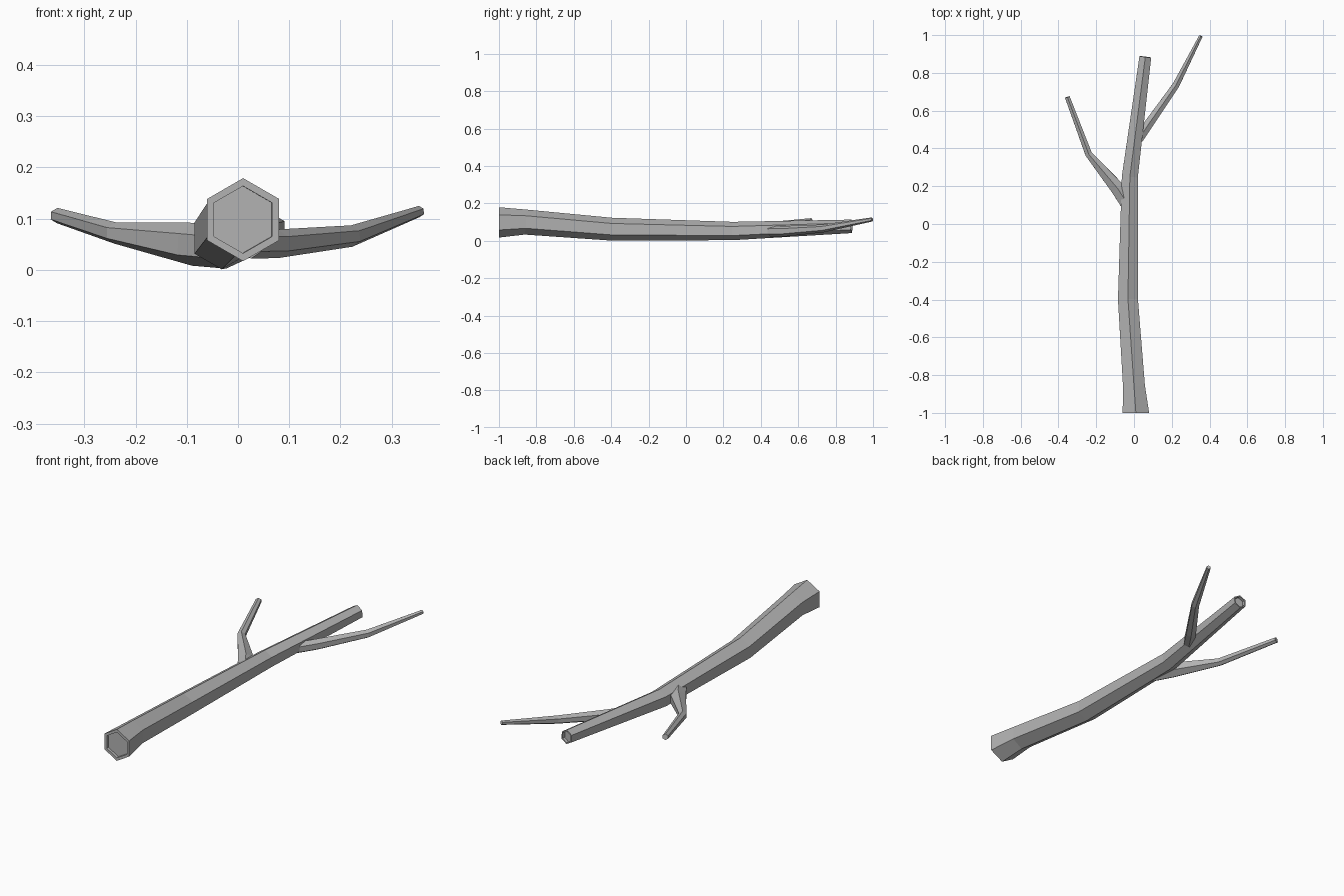
import bpy, bmesh, math
from mathutils import Vector

cube = bpy.data.objects.get("Cube")
if cube:
    bpy.data.objects.remove(cube)

SIDES = 6
UP = Vector((0, 0, 1))

grey = bpy.data.materials.new("plain_grey")
grey.use_nodes = True
colour = (0.45, 0.45, 0.45, 1)
grey.diffuse_color = colour
grey.node_tree.nodes["Principled BSDF"].inputs["Base Color"].default_value = colour


def limb(name, path, start_dir=None, recess=0.0):
    """Six-sided tapered tube along (x, y, z, radius) points."""
    points = [Vector(p[:3]) for p in path]
    bm = bmesh.new()
    rings = []
    for i, p in enumerate(points):
        before, after = points[max(i - 1, 0)], points[min(i + 1, len(points) - 1)]
        along = Vector()
        if i > 0:
            along += (p - before).normalized()
        if i < len(points) - 1:
            along += (after - p).normalized()
        if i == 0 and start_dir:
            along = Vector(start_dir)
        along.normalize()
        across = along.cross(UP).normalized()
        upward = across.cross(along)
        ring = []
        for k in range(SIDES):
            a = math.tau * k / SIDES
            ring.append(bm.verts.new(p + path[i][3] * (math.sin(a) * across + math.cos(a) * upward)))
        rings.append(ring)
    for a, b in zip(rings, rings[1:]):
        for k in range(SIDES):
            n = (k + 1) % SIDES
            bm.faces.new((a[k], a[n], b[n], b[k]))
    caps = [bm.faces.new(rings[0][::-1]), bm.faces.new(rings[-1])]
    bmesh.ops.recalc_face_normals(bm, faces=bm.faces)

    # Cut ends: a rim around a shallow sunken face
    if recess:
        inward = [points[1] - points[0], points[-2] - points[-1]]
        for cap, direction, end in zip(caps, inward, (path[0], path[-1])):
            bmesh.ops.inset_region(bm, faces=[cap], thickness=end[3] * 0.19)
            bmesh.ops.inset_region(bm, faces=[cap], thickness=0.0)
            shift = direction.normalized() * recess
            bmesh.ops.translate(bm, verts=cap.verts, vec=shift)

    mesh = bpy.data.meshes.new(name)
    bm.to_mesh(mesh)
    bm.free()
    mesh.materials.append(grey)
    obj = bpy.data.objects.new(name, mesh)
    bpy.context.collection.objects.link(obj)
    return obj


# Main stem, thick at the front
limb("main_stem", [
    (0.01, -1.0, 0.098, 0.081),
    (0.0, -0.86, 0.1, 0.067),
    (-0.032, -0.4, 0.062, 0.061),
    (-0.022, 0.25, 0.052, 0.049),
    (0.06, 0.885, 0.077, 0.036),
], start_dir=(0, 1, 0), recess=0.015)

# Side branches, flared where they join the stem
limb("right_branch", [
    (-0.03, 0.1, 0.045, 0.042),
    (-0.088, 0.19, 0.05, 0.042),
    (-0.24, 0.37, 0.072, 0.021),
    (-0.353, 0.672, 0.106, 0.015),
])
limb("left_branch", [
    (0.025, 0.45, 0.05, 0.028),
    (0.078, 0.53, 0.051, 0.028),
    (0.222, 0.735, 0.066, 0.021),
    (0.354, 0.995, 0.114, 0.011),
])
